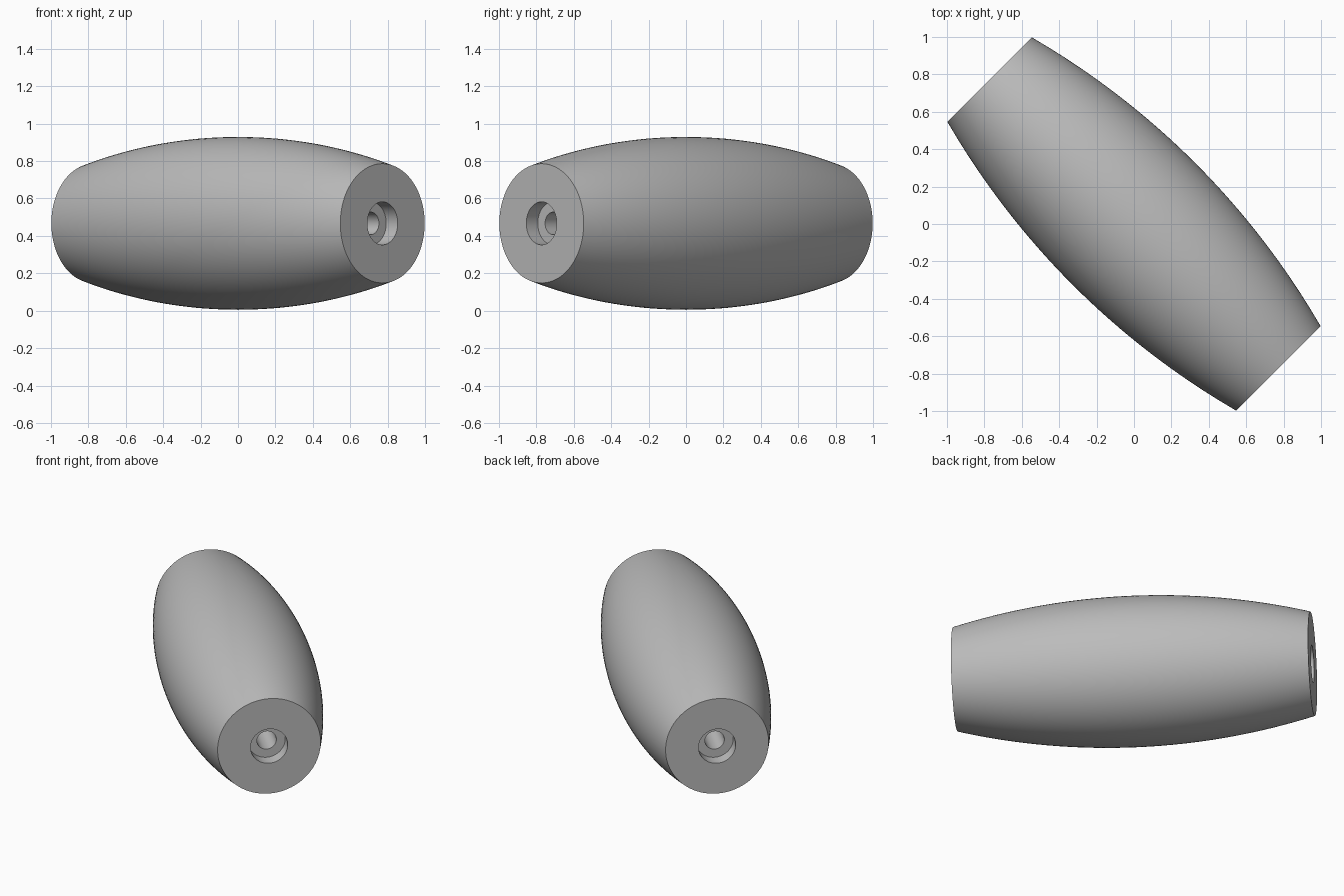
import bpy
import bmesh
import math
from mathutils import Matrix

if "Cube" in bpy.data.objects:
    bpy.data.objects.remove(bpy.data.objects["Cube"], do_unlink=True)

HALF = 1.0925        # half length along the axis
R_MID, R_END = 0.462, 0.319
R_BORE, R_HOLE = 0.115, 0.06
BORE_DEPTH = 0.087
ARC_STEPS = 32
SIDES = 96

grey = bpy.data.materials.new("plain grey")
grey.use_nodes = True
colour = (0.5, 0.5, 0.5, 1)
grey.diffuse_color = colour
grey.node_tree.nodes["Principled BSDF"].inputs["Base Color"].default_value = colour

# Closed cross-section: bulged outer arc, counterbored ends, hole through the middle
sag = R_MID - R_END
arc_r = (HALF ** 2 + sag ** 2) / (2 * sag)
sweep = math.asin(HALF / arc_r)
profile = []
for i in range(ARC_STEPS + 1):
    a = sweep * (2 * i / ARC_STEPS - 1)
    profile.append((R_MID - arc_r * (1 - math.cos(a)), arc_r * math.sin(a)))
floor = HALF - BORE_DEPTH
profile += [(R_BORE, HALF), (R_BORE, floor), (R_HOLE, floor),
            (R_HOLE, -floor), (R_BORE, -floor), (R_BORE, -HALF)]

# Lathe the section around the axis
bm = bmesh.new()
verts = [bm.verts.new((r, 0, z)) for r, z in profile]
edges = [bm.edges.new((v, verts[(i + 1) % len(verts)])) for i, v in enumerate(verts)]
bmesh.ops.spin(bm, geom=verts + edges, cent=(0, 0, 0), axis=(0, 0, 1),
               angle=math.tau, steps=SIDES, use_merge=True)
bmesh.ops.remove_doubles(bm, verts=bm.verts, dist=0.0001)
bmesh.ops.recalc_face_normals(bm, faces=bm.faces)

# Lay it down diagonally
bm.transform(Matrix.Translation((0, 0, 0.467))
             @ Matrix.Rotation(math.radians(-45), 4, "Z")
             @ Matrix.Rotation(math.radians(90), 4, "Y"))

mesh = bpy.data.meshes.new("barrel_grip")
bm.to_mesh(mesh)
bm.free()
mesh.materials.append(grey)
grip = bpy.data.objects.new("barrel_grip", mesh)
bpy.context.collection.objects.link(grip)

bpy.ops.object.select_all(action="DESELECT")
grip.select_set(True)
bpy.context.view_layer.objects.active = grip
bpy.ops.object.shade_smooth_by_angle(angle=math.radians(30))
